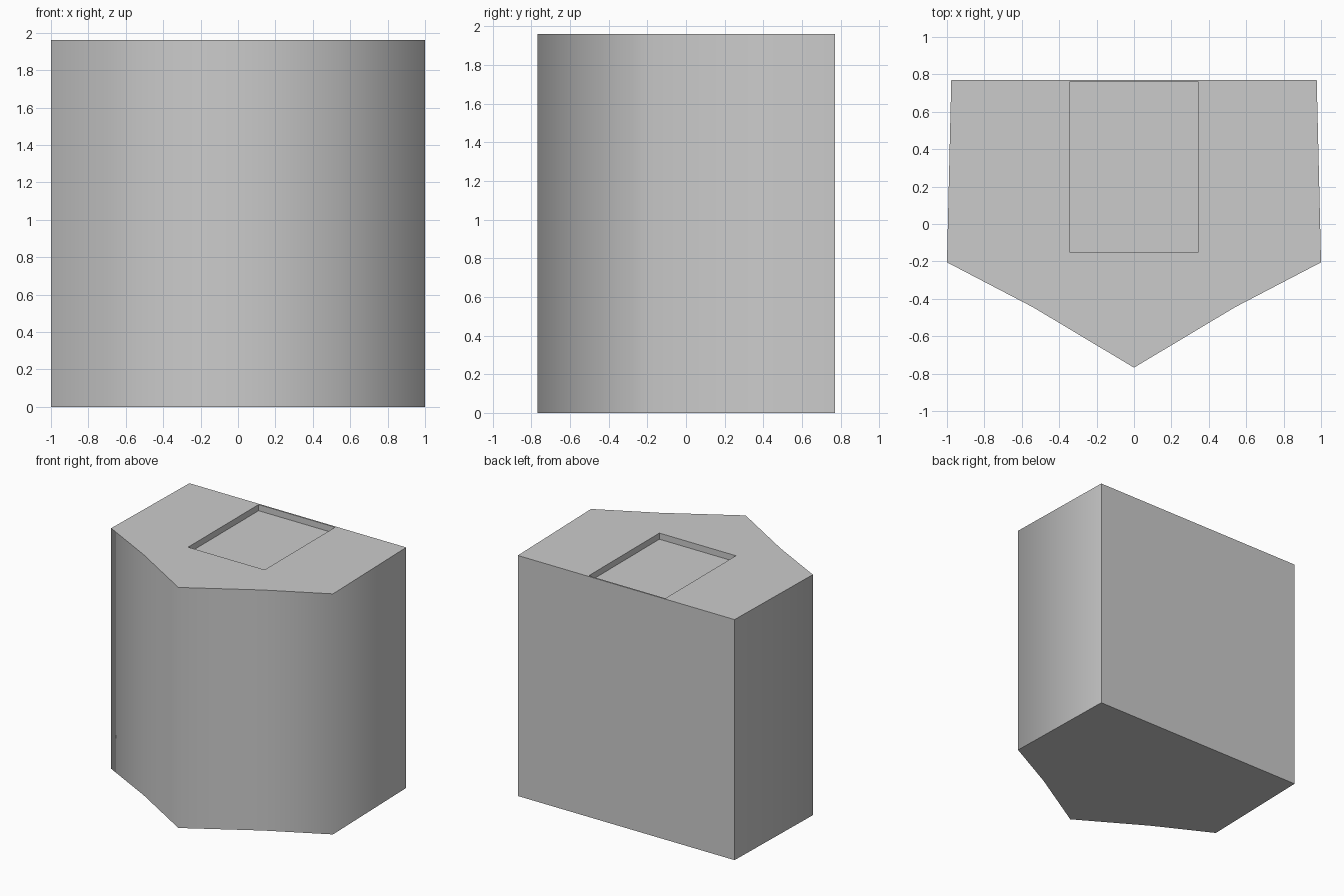
import bpy, bmesh, math

if "Cube" in bpy.data.objects:
    bpy.data.objects.remove(bpy.data.objects["Cube"])


def prism(name, outline, z0, z1):
    """Closed prism from a plan outline."""
    bm = bmesh.new()
    face = bm.faces.new([bm.verts.new((x, y, z0)) for x, y in outline])
    out = bmesh.ops.extrude_face_region(bm, geom=[face], use_keep_orig=True)
    top = [v for v in out["geom"] if isinstance(v, bmesh.types.BMVert)]
    bmesh.ops.translate(bm, verts=top, vec=(0, 0, z1 - z0))
    bmesh.ops.recalc_face_normals(bm, faces=bm.faces)
    mesh = bpy.data.meshes.new(name)
    bm.to_mesh(mesh)
    bm.free()
    obj = bpy.data.objects.new(name, mesh)
    bpy.context.collection.objects.link(obj)
    return obj


HEIGHT, RECESS = 1.96, 0.05

# Body: flat back, near-parallel sides, pointed front
right = [(0.54, -0.445), (1.0, -0.205), (0.977, 0.77)]
outline = [(0, -0.768)] + right + [(-x, y) for x, y in reversed(right)]
body = prism("body", outline, 0, HEIGHT)

# Shallow rectangular recess in the top, close to the back edge
rect = [(-0.345, -0.15), (0.345, -0.15), (0.345, 0.758), (-0.345, 0.758)]
cutter = prism("recess_cutter", rect, HEIGHT - RECESS, HEIGHT + 0.2)
cutter.hide_render = True

cut = body.modifiers.new("recess", "BOOLEAN")
cut.operation = "DIFFERENCE"
cut.solver = "EXACT"
cut.object = cutter
bpy.context.view_layer.objects.active = body
body.select_set(True)
bpy.ops.object.modifier_apply(modifier=cut.name)
bpy.data.objects.remove(cutter)

# Smooth round the front and sides, sharp at the back, top and recess
bpy.ops.object.shade_smooth_by_angle(angle=math.radians(80))
